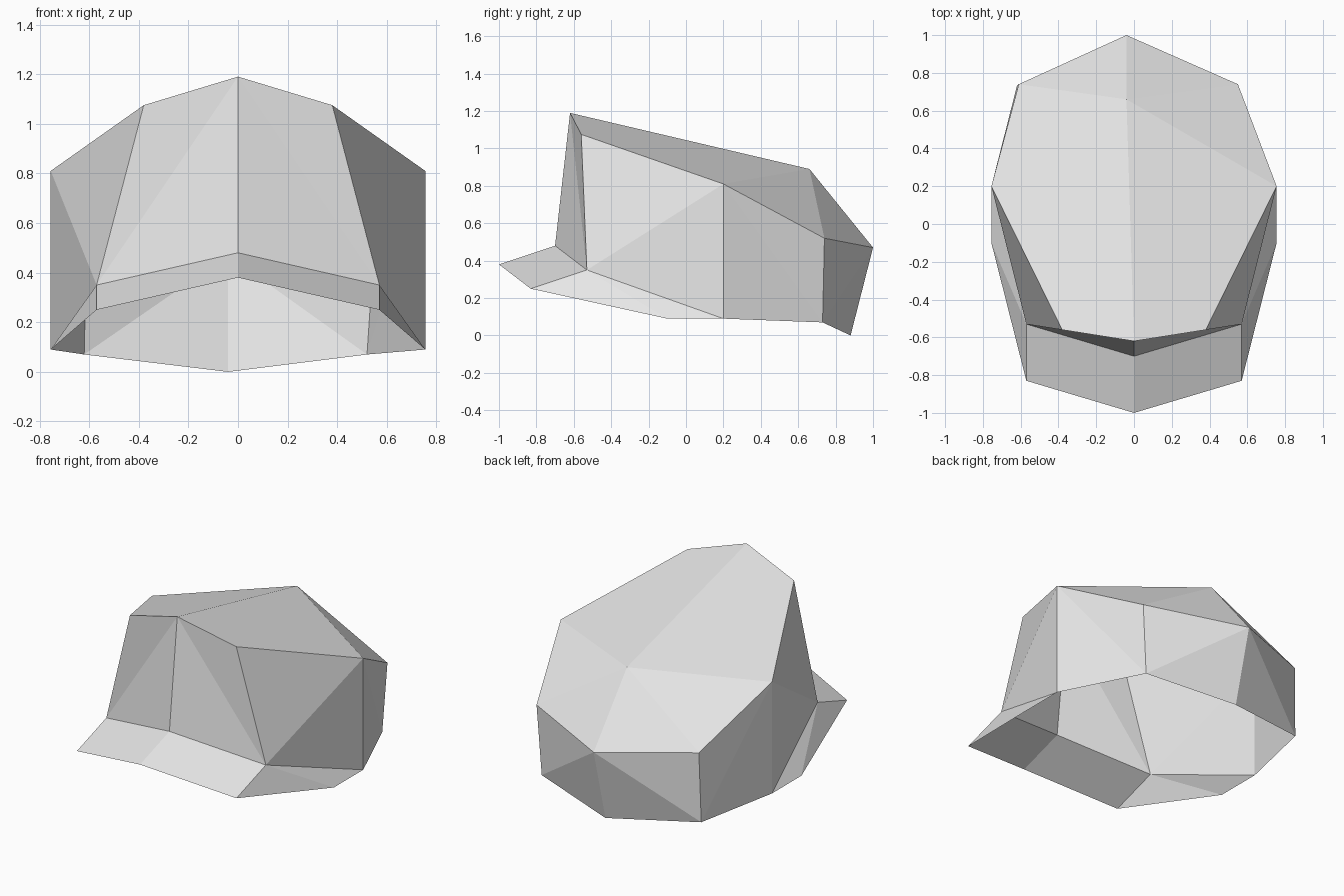
import bpy
import bmesh

cube = bpy.data.objects.get("Cube")
if cube:
    bpy.data.objects.remove(cube, do_unlink=True)

grey = bpy.data.materials.new("plain_grey")
grey.use_nodes = True
grey.diffuse_color = (0.8, 0.8, 0.8, 1)
grey.node_tree.nodes["Principled BSDF"].inputs["Base Color"].default_value = (0.8, 0.8, 0.8, 1)

# Corner points on the centre line; the back sits slightly off centre
CENTRE = {
    "peak": (0, -0.62, 1.19),
    "brow": (0, -0.70, 0.48),
    "tip": (0, -1.0, 0.38),
    "rear_top": (-0.04, 0.66, 0.89),
    "rear": (-0.04, 1.0, 0.47),
    "rear_rim": (-0.04, 0.88, 0),
}


def corners(s):
    """All corner points for one side (s = 1 left, -1 right)."""
    return CENTRE | {
        "crest": (s * 0.38, -0.56, 1.075),
        "temple": (s * 0.57, -0.53, 0.35),
        "shoulder": (s * 0.755, 0.2, 0.81),
        "side_rim": (s * 0.755, 0.2, 0.09),
        "back": (s * 0.58 - 0.03, 0.74, 0.52),
        "back_rim": (s * 0.57 - 0.05, 0.73, 0.07),
        "brim_corner": (s * 0.57, -0.83, 0.25),
        "brim_end": (s * 0.755, -0.1, 0.09),
    }


def build(name, faces):
    """Make a two-sided part from the faces of its left half."""
    bm = bmesh.new()
    for s in (1, -1):
        pts = corners(s)
        for face in faces:
            verts = [bm.verts.new(pts[p]) for p in face.split()]
            bm.faces.new(verts[::s])
    bmesh.ops.remove_doubles(bm, verts=bm.verts, dist=0.0005)
    mesh = bpy.data.meshes.new(name)
    bm.to_mesh(mesh)
    bm.free()
    mesh.materials.append(grey)
    obj = bpy.data.objects.new(name, mesh)
    bpy.context.collection.objects.link(obj)
    return obj


# Faceted crown, open underneath
build("cap_crown", [
    "brow temple peak",
    "temple crest peak",
    "temple shoulder crest",
    "temple side_rim shoulder",
    "side_rim back_rim shoulder",
    "back_rim back shoulder",
    "back_rim rear back",
    "back_rim rear_rim rear",
    "shoulder back rear_top",
    "back rear rear_top",
    "peak crest shoulder rear_top",
])

# Thin brim wrapping from the front to the sides
build("cap_brim", [
    "brow tip brim_corner temple",
    "temple brim_corner brim_end",
    "temple brim_end side_rim",
])
